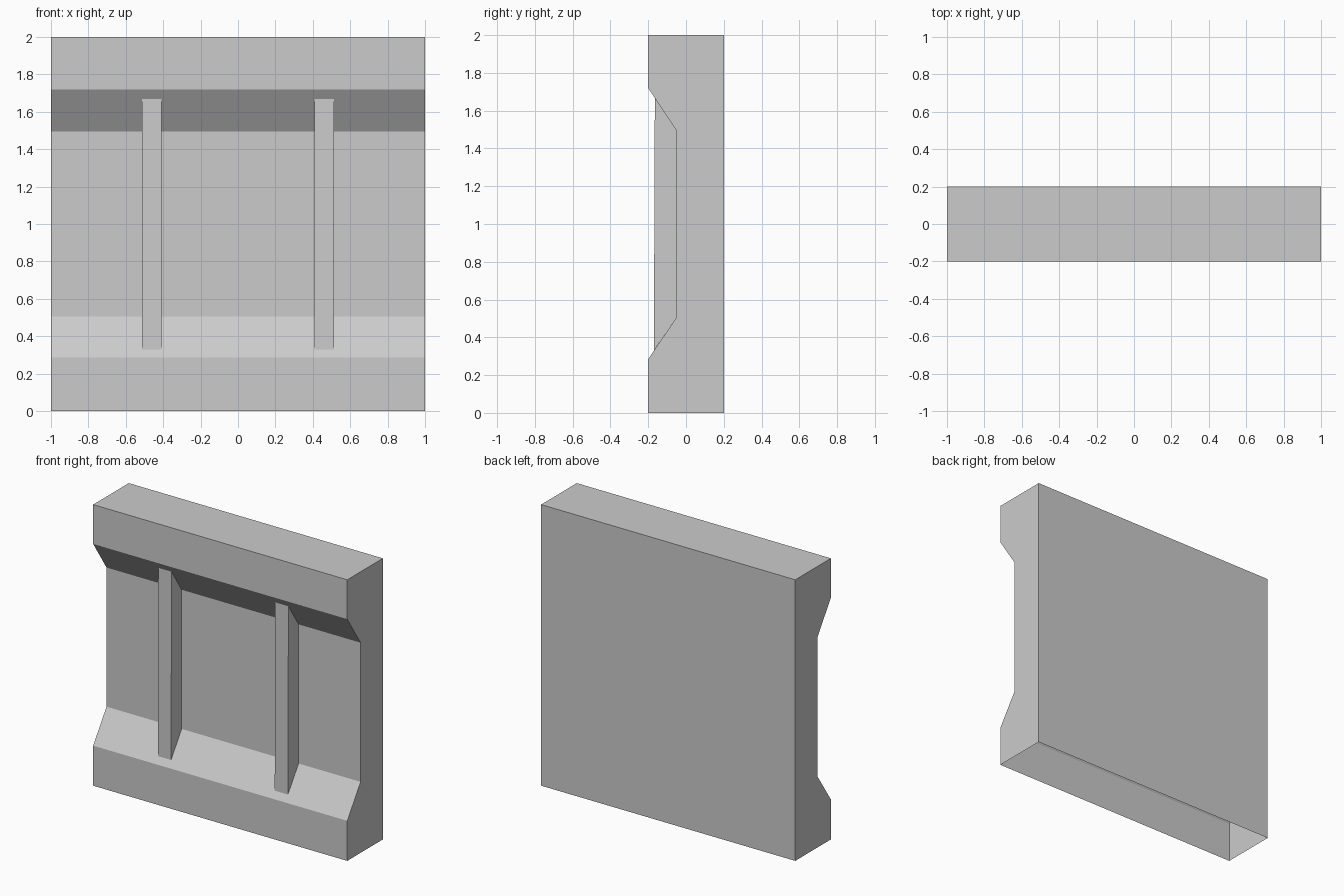
import bpy, bmesh

cube = bpy.data.objects.get("Cube")
if cube:
    bpy.data.objects.remove(cube, do_unlink=True)

grey = bpy.data.materials.new("plain grey")
grey.use_nodes = True
COLOUR = (0.6, 0.6, 0.6, 1)
grey.diffuse_color = COLOUR
grey.node_tree.nodes["Principled BSDF"].inputs["Base Color"].default_value = COLOUR


def extrude_profile(name, profile, x0, x1, skip=(), caps=True):
    """Sweep a closed (y, z) profile along x, leaving out the skipped edges."""
    bm = bmesh.new()
    left = [bm.verts.new((x0, y, z)) for y, z in profile]
    right = [bm.verts.new((x1, y, z)) for y, z in profile]
    n = len(profile)
    for i in range(n):
        if i not in skip:
            j = (i + 1) % n
            bm.faces.new((left[i], left[j], right[j], right[i]))
    if caps:
        bm.faces.new(left[::-1])
        bm.faces.new(right)
    bmesh.ops.recalc_face_normals(bm, faces=bm.faces)
    mesh = bpy.data.meshes.new(name)
    bm.to_mesh(mesh)
    bm.free()
    mesh.materials.append(grey)
    obj = bpy.data.objects.new(name, mesh)
    bpy.context.collection.objects.link(obj)
    return obj


FRONT, RECESS, BACK = -0.2, -0.05, 0.2

# Wall panel with a sloped recess, hollow and open underneath
wall = [(BACK, 0), (FRONT, 0), (FRONT, 0.285), (RECESS, 0.505),
        (RECESS, 1.495), (FRONT, 1.72), (FRONT, 2), (BACK, 2)]
extrude_profile("wall_panel", wall, -1, 1, skip=(0,))

# Upright ribs: front and sides only, ends resting on the slopes
rib = [(-0.17, 0.33), (RECESS, 0.505), (RECESS, 1.495), (-0.165, 1.668)]
for side, x in (("right", -0.46), ("left", 0.46)):
    extrude_profile(side + "_rib", rib, x - 0.052, x + 0.052, skip=(0, 1, 2))
